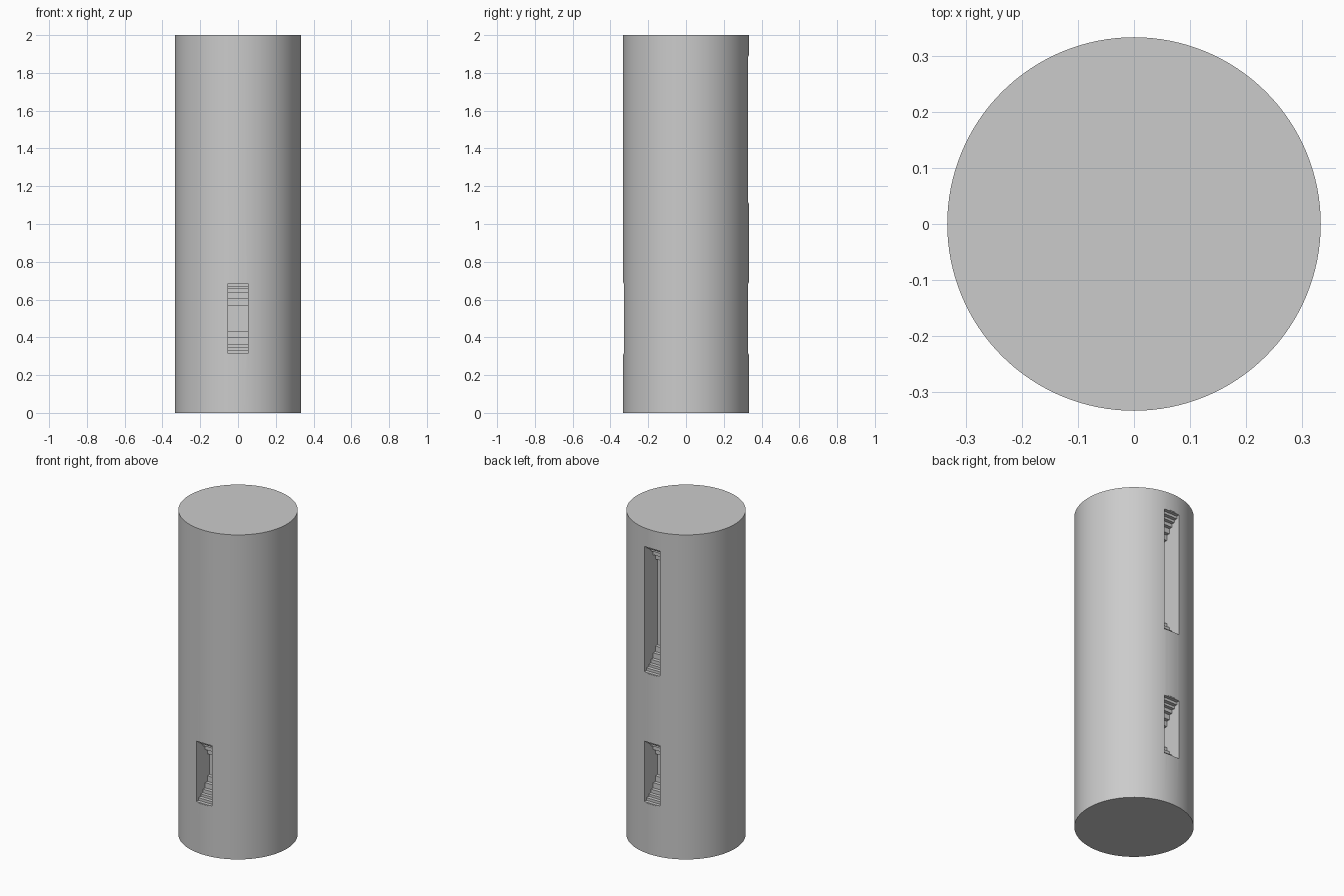
import bpy
import bmesh
import math

RADIUS, HEIGHT = 0.333, 2.0
SLOT_HALF_WIDTH = 0.052
# Stepped slot end: (floor depth, distance the step is set in from the slot end)
STEPS = [(0.002, 0.0), (0.023, 0.005), (0.045, 0.021), (0.066, 0.036),
         (0.088, 0.057), (0.109, 0.089), (0.13, 0.123)]

if "Cube" in bpy.data.objects:
    bpy.data.objects.remove(bpy.data.objects["Cube"], do_unlink=True)

grey = bpy.data.materials.new("plain grey")
grey.use_nodes = True
colour = (0.6, 0.6, 0.6, 1)
grey.diffuse_color = colour
grey.node_tree.nodes["Principled BSDF"].inputs["Base Color"].default_value = colour


def slot_cutter(name, side, centre, half_length):
    """Solid with stepped ends, sunk into the front (side -1) or back (side 1)."""
    lower = [(-0.1, -half_length)]
    depth = -0.1
    for floor, inset in STEPS:
        z = inset - half_length
        if inset:
            lower.append((depth, z))
        lower.append((floor, z))
        depth = floor
    profile = lower + [(d, -z) for d, z in reversed(lower)]
    bm = bmesh.new()
    verts = [bm.verts.new((-SLOT_HALF_WIDTH, side * (RADIUS - d), centre + z))
             for d, z in profile]
    face = bm.faces.new(verts)
    extruded = bmesh.ops.extrude_face_region(bm, geom=[face])["geom"]
    moved = [g for g in extruded if isinstance(g, bmesh.types.BMVert)]
    bmesh.ops.translate(bm, verts=moved, vec=(2 * SLOT_HALF_WIDTH, 0, 0))
    bmesh.ops.recalc_face_normals(bm, faces=bm.faces)
    mesh = bpy.data.meshes.new(name)
    bm.to_mesh(mesh)
    bm.free()
    mesh.materials.append(grey)
    cutter = bpy.data.objects.new(name, mesh)
    bpy.context.collection.objects.link(cutter)
    cutter.hide_render = True
    return cutter


# Round shaft
bpy.ops.mesh.primitive_cylinder_add(vertices=128, radius=RADIUS, depth=HEIGHT,
                                    location=(0, 0, HEIGHT / 2))
shaft = bpy.context.object
shaft.name = "slotted_shaft"
shaft.data.materials.append(grey)

# One short slot in front, a short and a long one behind
cutters = [slot_cutter("front_slot_cutter", -1, 0.5, 0.191),
           slot_cutter("back_lower_slot_cutter", 1, 0.5, 0.191),
           slot_cutter("back_upper_slot_cutter", 1, 1.5, 0.391)]
for cutter in cutters:
    mod = shaft.modifiers.new(cutter.name, 'BOOLEAN')
    mod.operation = 'DIFFERENCE'
    mod.solver = 'EXACT'
    mod.object = cutter
    bpy.ops.object.modifier_apply(modifier=mod.name)
for cutter in cutters:
    bpy.data.objects.remove(cutter, do_unlink=True)

# Smooth round wall, crisp rims and steps
bpy.ops.object.shade_smooth_by_angle(angle=math.radians(30))
